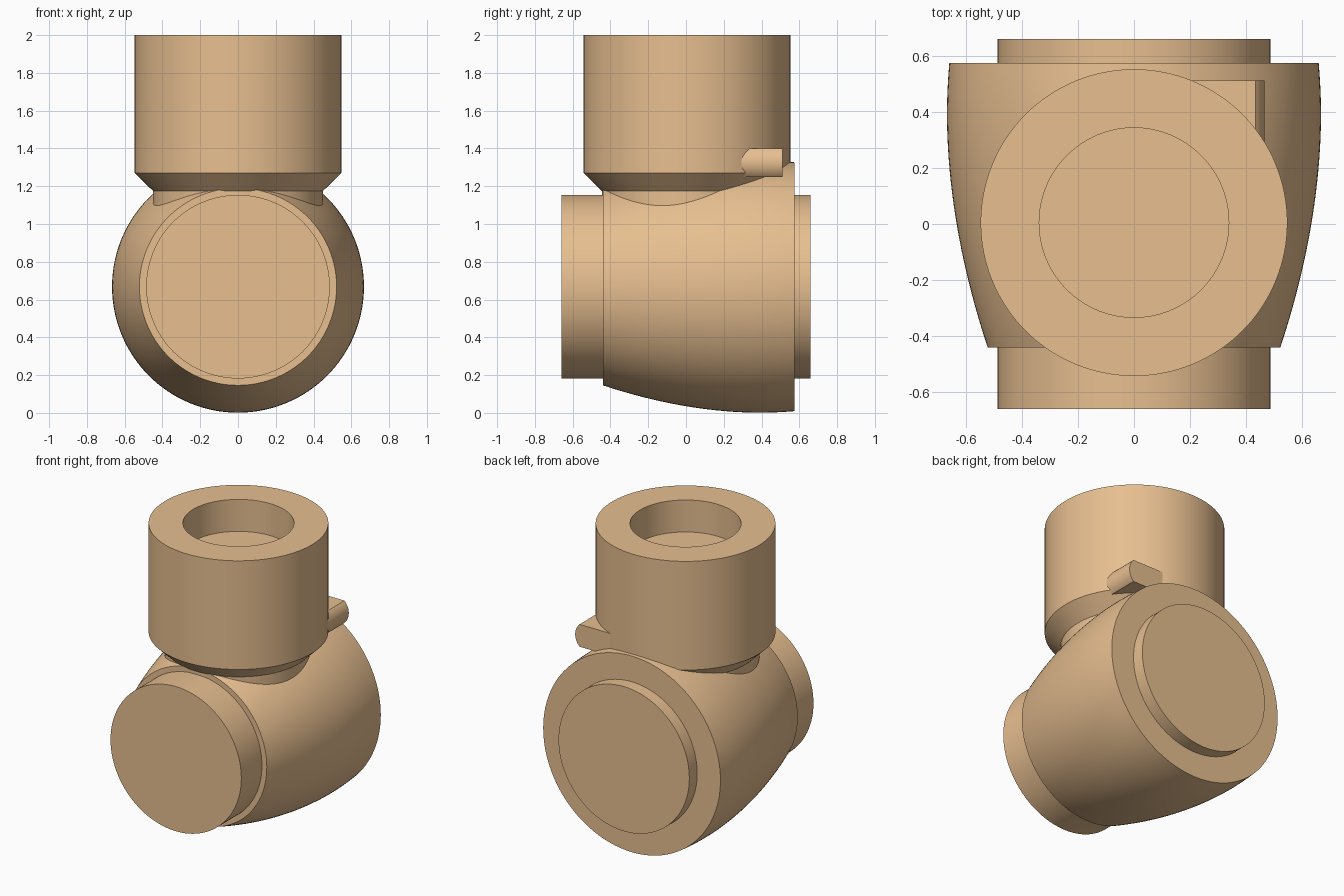
import bpy, bmesh, math
from mathutils import Matrix, Vector

if "Cube" in bpy.data.objects:
    bpy.data.objects.remove(bpy.data.objects["Cube"])

AXIS_Z = 0.668   # height of the horizontal drum axis
SEGS = 128

mat = bpy.data.materials.new("tan")
mat.diffuse_color = (0.80, 0.52, 0.28, 1)
mat.use_nodes = True
mat.node_tree.nodes["Principled BSDF"].inputs["Base Color"].default_value = mat.diffuse_color


def finish(name, bm):
    bmesh.ops.remove_doubles(bm, verts=bm.verts, dist=1e-5)
    bmesh.ops.recalc_face_normals(bm, faces=bm.faces)
    mesh = bpy.data.meshes.new(name)
    bm.to_mesh(mesh)
    bm.free()
    mesh.materials.append(mat)
    ob = bpy.data.objects.new(name, mesh)
    bpy.context.collection.objects.link(ob)
    bpy.ops.object.select_all(action='DESELECT')
    ob.select_set(True)
    bpy.context.view_layer.objects.active = ob
    bpy.ops.object.shade_smooth_by_angle(angle=math.radians(25))
    return ob


def lathe(name, profile, matrix):
    """Revolve (radius, height) points about z, then place with matrix."""
    bm = bmesh.new()
    rings = []
    for r, h in profile:
        rings.append([bm.verts.new((r * math.cos(a), r * math.sin(a), h))
                      for a in (2 * math.pi * i / SEGS for i in range(SEGS))])
    for lo, hi in zip(rings, rings[1:]):
        for i in range(SEGS):
            j = (i + 1) % SEGS
            bm.faces.new((lo[i], lo[j], hi[j], hi[i]))
    bm.faces.new(rings[0])
    bm.faces.new(rings[-1])
    bm.transform(matrix)
    return finish(name, bm)


# local z -> world y for the parts on the horizontal axis
along_y = Matrix.Translation((0, 0, AXIS_Z)) @ Matrix.Rotation(math.radians(-90), 4, 'X')

# bulging outer body: a smooth curve through the widest point near the back
body_profile = [(0.522, -0.44)]
for i in range(1, 25):
    y = -0.44 + 1.015 * i / 24
    t = (0.39 - y) / 0.83
    body_profile.append((0.667 - 0.145 * abs(t) ** 1.9, y))
lathe("body", body_profile, along_y)

# inner drum poking out at both ends
lathe("drum", [(0.486, -0.659), (0.486, 0.659)], along_y)

# upright socket with neck, chamfer and blind bore
lathe("socket", [(0.45, 0.95), (0.45, 1.175), (0.547, 1.27), (0.547, 2.0),
                 (0.338, 2.0), (0.338, 1.785)],
      Matrix.Translation((0, 0.005, 0)))

# stop lug behind the socket, with a rounded outer end
bm = bmesh.new()
half, sag = 0.075, 0.032
R = (half ** 2 + sag ** 2) / (2 * sag)
span = math.asin(half / R)
outline = [(0.15, 1.25)]
for i in range(17):
    a = -span + 2 * span * i / 16
    outline.append((0.465 - R + R * math.cos(a), 1.325 + R * math.sin(a)))
outline.append((0.15, 1.40))
face = bm.faces.new([bm.verts.new((x, 0.2, z)) for x, z in outline])
ext = bmesh.ops.extrude_face_region(bm, geom=[face])
bmesh.ops.translate(bm, vec=Vector((0, 0.312, 0)),
                    verts=[v for v in ext["geom"] if isinstance(v, bmesh.types.BMVert)])
finish("stop_lug", bm)
